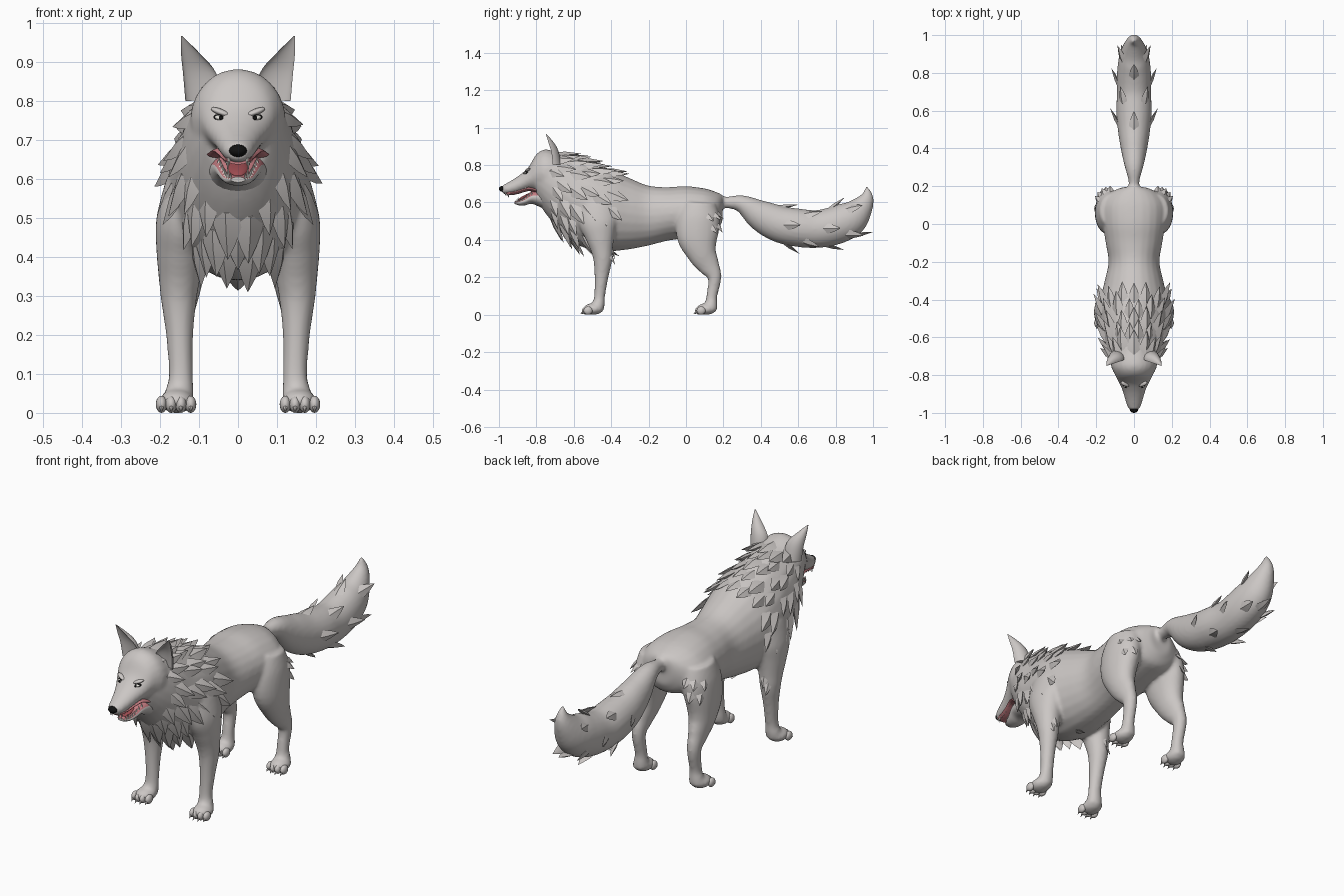
import bpy, bmesh, random
from math import sin, cos, pi
from mathutils import Vector, Matrix, Euler

random.seed(4)
cube = bpy.data.objects.get("Cube")
if cube:
    bpy.data.objects.remove(cube, do_unlink=True)
X, Z = Vector((1, 0, 0)), Vector((0, 0, 1))


def material(name, rgb):
    m = bpy.data.materials.new(name)
    m.use_nodes = True
    m.diffuse_color = (*rgb, 1)
    bsdf = m.node_tree.nodes["Principled BSDF"]
    bsdf.inputs["Base Color"].default_value = (*rgb, 1)
    bsdf.inputs["Roughness"].default_value = 0.8
    return m


FUR = material("grey fur", (0.60, 0.57, 0.555))
BLACK = material("black", (0.006, 0.006, 0.006))
WHITE = material("tooth white", (0.82, 0.80, 0.75))
PINK = material("gum pink", (0.55, 0.20, 0.22))
TONGUE = material("tongue red", (0.33, 0.07, 0.08))


def sample(st, t):
    """Smooth interpolation of (x, y, z, half width, half depth) stations."""
    n = len(st) - 1
    t = max(0, min(n, t))
    i = min(int(t), n - 1)
    f = t - i
    p = [st[max(0, min(n, i + k))] for k in (-1, 0, 1, 2)]
    return [0.5 * (2*b + (c - a)*f + (2*a - 5*b + 4*c - d)*f*f + (3*b - a - 3*c + d)*f**3)
            for a, b, c, d in zip(*p)]


def point(st, t, a, up=False, dent=False):
    x, y, z, rx, rv = sample(st, t)
    axis = Z
    if not up:
        axis = X.cross(Vector(sample(st, t + .05)[:3]) - Vector(sample(st, t - .05)[:3])).normalized()
    k = cos(a)
    if dent and k > 0:
        k *= -0.4
    return Vector((x, y, z)) + X * rx * sin(a) + axis * rv * k


def loft(bm, st, sides=24, steps=4, **kw):
    rings = [[bm.verts.new(point(st, i / steps, 2 * pi * j / sides, **kw)) for j in range(sides)]
             for i in range(steps * (len(st) - 1) + 1)]
    skin(bm, rings)
    bm.faces.new(rings[-1])


def skin(bm, rings):
    n = len(rings[0])
    for r, s in zip(rings, rings[1:]):
        for j in range(n):
            bm.faces.new((r[j], r[(j + 1) % n], s[(j + 1) % n], s[j]))
    bm.faces.new(rings[0][::-1])


def blob(bm, loc, size, rot=(0, 0, 0)):
    bmesh.ops.create_uvsphere(bm, u_segments=16, v_segments=10, radius=1,
                              matrix=Matrix.LocRotScale(Vector(loc), Euler(rot), Vector(size)))


def spike(bm, base, tip, r):
    base, tip = Vector(base), Vector(tip)
    d = tip - base
    m = Matrix.LocRotScale((base + tip) / 2, d.to_track_quat('Z', 'Y'), None)
    bmesh.ops.create_cone(bm, cap_ends=True, segments=6, radius1=r, radius2=0, depth=d.length, matrix=m)


def tuft(bm, st, t, a, flow, length, width, lift=0.25, up=False):
    """Pointed lock of fur growing out of a lofted surface."""
    p = point(st, t, a, up)
    along = point(st, t + .1, a, up) - point(st, t - .1, a, up)
    n = along.cross(point(st, t, a + .1, up) - point(st, t, a - .1, up)).normalized()
    if n.dot(p - Vector(sample(st, t)[:3])) < 0:
        n = -n
    d = Vector(flow)
    d = ((d - n * d.dot(n)).normalized() + n * lift).normalized()
    side = d.cross(n).normalized()
    p = p - n * 0.012
    rings = []
    for s, k in ((0, .8), (.35, 1), (.7, .55)):
        c = p + d * length * s + n * length * .12 * s * s
        w = width * k / 2
        rings.append([bm.verts.new(c + o) for o in (side * w, n * w * .5, -side * w, -n * w * .3)])
    skin(bm, rings)
    tip = bm.verts.new(p + d * length + n * length * .12)
    for j in range(4):
        bm.faces.new((rings[-1][j], rings[-1][(j + 1) % 4], tip))


def finish(bm, name, mat, angle=0.7):
    bmesh.ops.recalc_face_normals(bm, faces=bm.faces[:])
    me = bpy.data.meshes.new(name)
    bm.to_mesh(me)
    bm.free()
    me.materials.append(mat)
    ob = bpy.data.objects.new(name, me)
    bpy.context.scene.collection.objects.link(ob)
    bpy.ops.object.select_all(action='DESELECT')
    ob.select_set(True)
    bpy.context.view_layer.objects.active = ob
    bpy.ops.object.shade_smooth_by_angle(angle=angle)
    return ob


def upright(rows):
    return [(0, y, (a + b) / 2, w, (a - b) / 2) for y, a, b, w in rows]


def side_of(st, s):
    return [(x * s, *rest) for x, *rest in st]


# Profiles: y, top, bottom, half width
body = upright([(.195, .64, .50, .06), (.165, .655, .45, .125), (.1, .675, .43, .165),
                (0, .687, .41, .165), (-.1, .682, .395, .15), (-.2, .69, .37, .135),
                (-.3, .73, .35, .155), (-.4, .775, .34, .178), (-.5, .81, .345, .18),
                (-.6, .845, .385, .162), (-.68, .865, .46, .146), (-.75, .88, .54, .12),
                (-.8, .85, .62, .09)])
head = upright([(-.68, .865, .6, .12), (-.75, .884, .62, .122), (-.8, .858, .655, .10),
                (-.84, .792, .665, .08), (-.88, .754, .655, .062), (-.92, .726, .645, .05),
                (-.96, .703, .642, .038), (-.984, .69, .65, .024)])
jaw = upright([(-.75, .685, .56, .08), (-.82, .662, .592, .062), (-.86, .633, .585, .047),
               (-.89, .614, .584, .035), (-.916, .606, .592, .018)])
# Paths: x, y, z, half width, half depth
front_leg = [(.13, -.47, .60, .055, .10), (.14, -.47, .50, .07, .105), (.147, -.46, .42, .063, .08),
             (.15, -.45, .35, .054, .06), (.152, -.445, .29, .046, .05), (.15, -.452, .2, .035, .037),
             (.147, -.462, .1, .031, .029), (.15, -.467, .06, .036, .033), (.153, -.475, .03, .04, .035)]
hind_leg = [(.11, .07, .60, .07, .09), (.13, .065, .52, .072, .115), (.14, .062, .42, .068, .112),
            (.147, .085, .33, .055, .08), (.15, .12, .265, .04, .06), (.152, .153, .2, .031, .037),
            (.15, .138, .1, .028, .029), (.152, .135, .06, .034, .033), (.155, .13, .03, .04, .038)]
tail = [(0, .14, .60, .03, .035), (0, .22, .60, .028, .031), (0, .30, .592, .048, .048),
        (0, .40, .53, .07, .083), (0, .50, .485, .086, .098), (0, .60, .465, .094, .102),
        (0, .70, .458, .09, .101), (0, .80, .478, .09, .102), (0, .88, .515, .08, .095),
        (0, .935, .57, .058, .066), (0, .968, .63, .032, .036), (0, .965, .688, .004, .004)]
ear = [(.09, -.712, .80, .045, .045), (.098, -.72, .87, .043, .038),
       (.121, -.735, .92, .025, .024), (.145, -.75, .967, .002, .002)]

# Fused coat: torso, head, tail, legs and paws
bm = bmesh.new()
loft(bm, body, up=True)
loft(bm, head, up=True)
loft(bm, tail)
for s in (1, -1):
    for leg, foot_y in ((front_leg, -.497), (hind_leg, .108)):
        loft(bm, side_of(leg, s))
        blob(bm, (.157 * s, foot_y, .03), (.046, .055, .031))
coat = finish(bm, "body_coat", FUR)
fuse = coat.modifiers.new("fuse", 'REMESH')
fuse.mode = 'VOXEL'
fuse.voxel_size = 0.009
fuse.use_smooth_shade = True
soft = coat.modifiers.new("soften", 'SMOOTH')
soft.factor = 0.5
soft.iterations = 6

# Toes and claws
bm = bmesh.new()
for s in (1, -1):
    for front in (-.532, .073):
        for k in (-1.5, -.5, .5, 1.5):
            x, y = (.159 + k * .025) * s, front + .008 * (abs(k) - .5)
            blob(bm, (x, y, .022), (.0145, .024, .022))
            spike(bm, (x, y - .014, .018), (x, y - .033, .003), .008)
finish(bm, "toes", FUR)

# Ears with hollow fronts, and brows
bm = bmesh.new()
for s in (1, -1):
    loft(bm, side_of(ear, s), dent=True)
finish(bm, "ears", FUR, 1.0)
bm = bmesh.new()
for s in (1, -1):
    blob(bm, (.046 * s, -.846, .773), (.027, .013, .008), (0, -.35 * s, .35 * s))
finish(bm, "brows", FUR)

# Mane: rows of locks sweeping back over the neck and down the chest
bm = bmesh.new()
for t, first, last, count in ((7.3, 0, 1.5, 5), (7.9, .15, 2.0, 6), (8.6, 0, 2.4, 7),
                              (9.3, .15, 2.9, 8), (10, 0, pi, 8), (10.6, .7, 2.9, 6)):
    for i in range(count):
        a = first + (last - first) * i / (count - 1)
        m = (1 - cos(a)) / 2
        flow = (0, 1 - .5 * m, -1.6 * m)
        size = random.uniform(.10, .135)
        for s in ((1,) if sin(a) < .01 else (1, -1)):
            tuft(bm, body, t + random.uniform(-.15, .15), a * s, flow, size, size * .55, .2, True)
tuft(bm, body, 7.2, pi, (0, 1, -.3), .07, .05, .5, True)
finish(bm, "mane_locks", FUR)

# Locks on the thighs, elbows and tail
bm = bmesh.new()
for s in (1, -1):
    for t, a in ((.5, .1), (.6, .6), (.7, 1.1), (1.2, .3), (1.3, .85)):
        tuft(bm, side_of(hind_leg, s), t, a * s, (0, .5, -1), .06, .045, .35)
    for t, a in ((2.9, .1), (3.4, .5)):
        tuft(bm, side_of(front_leg, s), t, a * s, (0, .4, -1), .07, .035, .3)
finish(bm, "leg_locks", FUR)
bm = bmesh.new()
for t, a in ((4.2, pi / 2), (6.3, pi / 2), (4.4, pi), (6.3, pi), (7.7, pi), (6.9, 0), (3.6, 0),
             (5.3, 2.4), (7.3, 2.3), (8.1, .9), (5.2, .7)):
    for s in ((1,) if sin(a) < .01 else (1, -1)):
        tuft(bm, tail, t, a * s, (0, 1, 0), .10, .055, .3)
finish(bm, "tail_locks", FUR)

# Lower jaw with a pink upper surface
bm = bmesh.new()
loft(bm, jaw, up=True)
lower = finish(bm, "lower_jaw", FUR)
lower.data.materials.append(PINK)
for f in lower.data.polygons:
    if f.normal.z > .45 and f.center.y < -.79:
        f.material_index = 1

# Upper gums and tongue
bm = bmesh.new()
loft(bm, [(0, y, z - rv + .008, rx * .8, .012) for _, y, z, rx, rv in head[2:7]], up=True)
finish(bm, "upper_gums", PINK)
bm = bmesh.new()
blob(bm, (0, -.862, .630), (.027, .045, .009), (.5, 0, 0))
finish(bm, "tongue", TONGUE)

# Teeth along both jaws, with longer fangs near the front
bm = bmesh.new()
for s in (1, -1):
    for i in range(8):
        long = .03 if i == 6 else .016
        p = point(head, 3 + i * .45, s * 2.45, True)
        spike(bm, p + Z * .005, p - Z * long, .006)
        long = .026 if i == 6 else .014
        p = point(jaw, 1.1 + i * .36, s * .95, True)
        spike(bm, p - Z * .005, p + Z * long, .005)
finish(bm, "teeth", WHITE)

# Nose and eyes
bm = bmesh.new()
blob(bm, (0, -.98, .673), (.023, .02, .016))
finish(bm, "nose", BLACK)
for name, mat, loc, size in (("eye_rims", BLACK, (.046, -.852, .757), (.018, .011, .009)),
                             ("eyes", WHITE, (.046, -.856, .757), (.014, .011, .0065)),
                             ("pupils", BLACK, (.044, -.864, .757), (.006, .005, .0055))):
    bm = bmesh.new()
    for s in (1, -1):
        blob(bm, (loc[0] * s, loc[1], loc[2]), size, (0, -.25 * s, .4 * s))
    finish(bm, name, mat)
